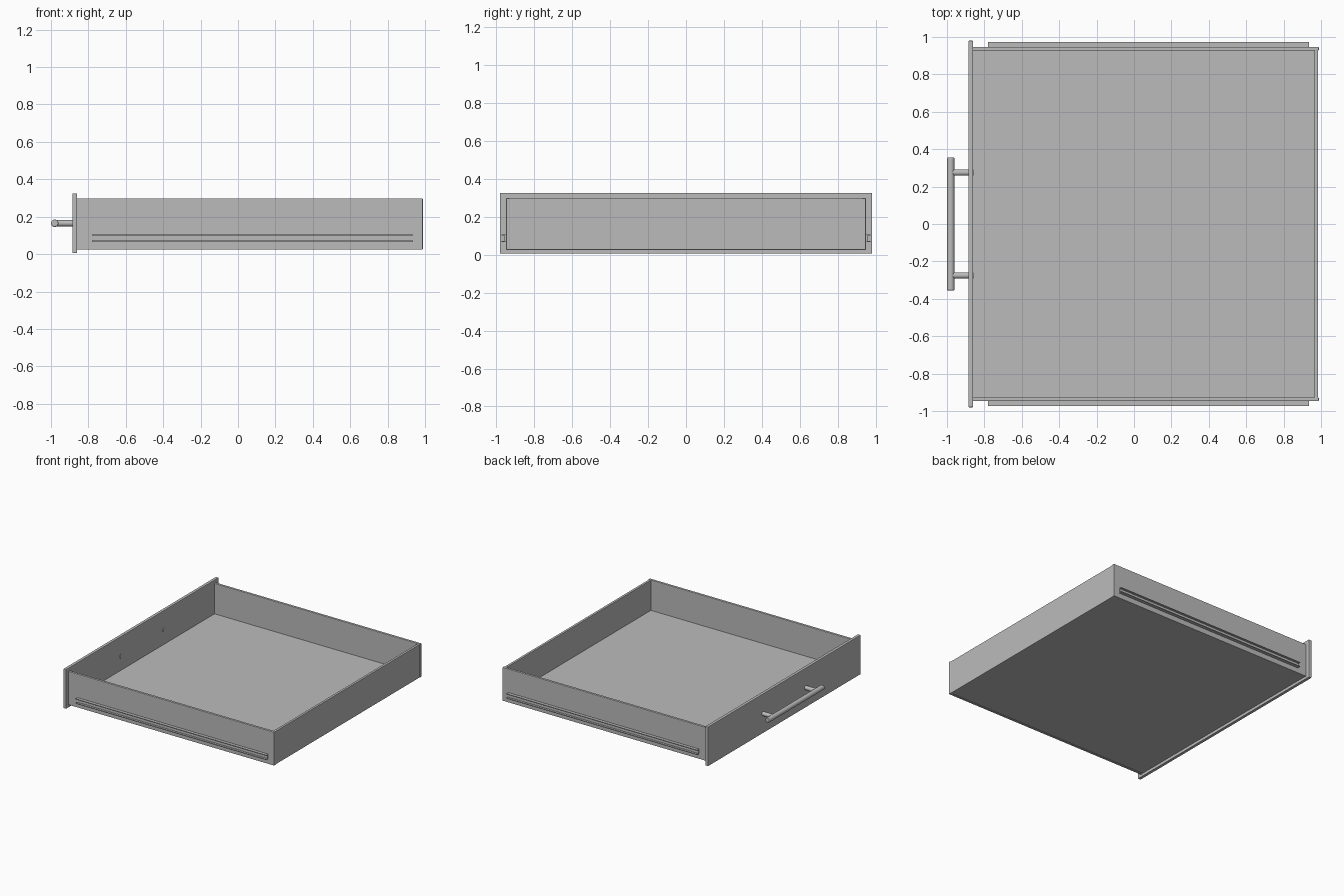
import bpy
import math

if "Cube" in bpy.data.objects:
    bpy.data.objects.remove(bpy.data.objects["Cube"])

GREY = (0.5, 0.5, 0.5, 1)
grey = bpy.data.materials.new("plain grey")
grey.use_nodes = True
grey.diffuse_color = GREY
grey.node_tree.nodes["Principled BSDF"].inputs["Base Color"].default_value = GREY


def finish(obj, name, bevel):
    obj.name = name
    obj.data.materials.append(grey)
    if bevel:
        mod = obj.modifiers.new("edge", "BEVEL")
        mod.width = bevel
        mod.segments = 2
    return obj


def box(name, x, y, z, bevel=0.003):
    """Box from (low, high) pairs on each axis."""
    spans = (x, y, z)
    bpy.ops.mesh.primitive_cube_add(size=1, location=[(a + b) / 2 for a, b in spans])
    obj = bpy.context.object
    obj.scale = [abs(b - a) for a, b in spans]
    bpy.ops.object.transform_apply(location=False, rotation=False, scale=True)
    return finish(obj, name, bevel)


def rod(name, centre, length, radius, rotation, bevel):
    bpy.ops.mesh.primitive_cylinder_add(vertices=24, radius=radius, depth=length,
                                        location=centre, rotation=rotation)
    obj = finish(bpy.context.object, name, bevel)
    bpy.ops.object.shade_smooth_by_angle()
    return obj


# Drawer box
box("front_panel", (-0.885, -0.86), (-0.98, 0.98), (0.005, 0.325), 0.004)
box("floor_panel", (-0.86, 0.97), (-0.93, 0.93), (0.028, 0.05), 0)
box("back_wall", (0.965, 0.985), (-0.93, 0.93), (0.025, 0.295))

# Side walls, each with an open channel rail
for side, s in (("left", 1), ("right", -1)):
    def span(a, b):
        return tuple(sorted((s * a, s * b)))
    box(side + "_wall", (-0.865, 0.988), span(0.927, 0.947), (0.025, 0.297))
    length = (-0.78, 0.935)
    box(side + "_rail_web", length, span(0.945, 0.955), (0.066, 0.106), 0)
    for edge, z in (("lower", 0.066), ("upper", 0.1)):
        box(f"{side}_rail_{edge}_lip", length, span(0.953, 0.972), (z, z + 0.006), 0)

# Bar handle on two posts
rod("handle_bar", (-0.98, 0, 0.165), 0.71, 0.02, (math.pi / 2, 0, 0), 0.005)
for side, y in (("left", 0.275), ("right", -0.275)):
    rod(side + "_handle_post", (-0.915, y, 0.165), 0.115, 0.017, (0, math.pi / 2, 0), 0)
